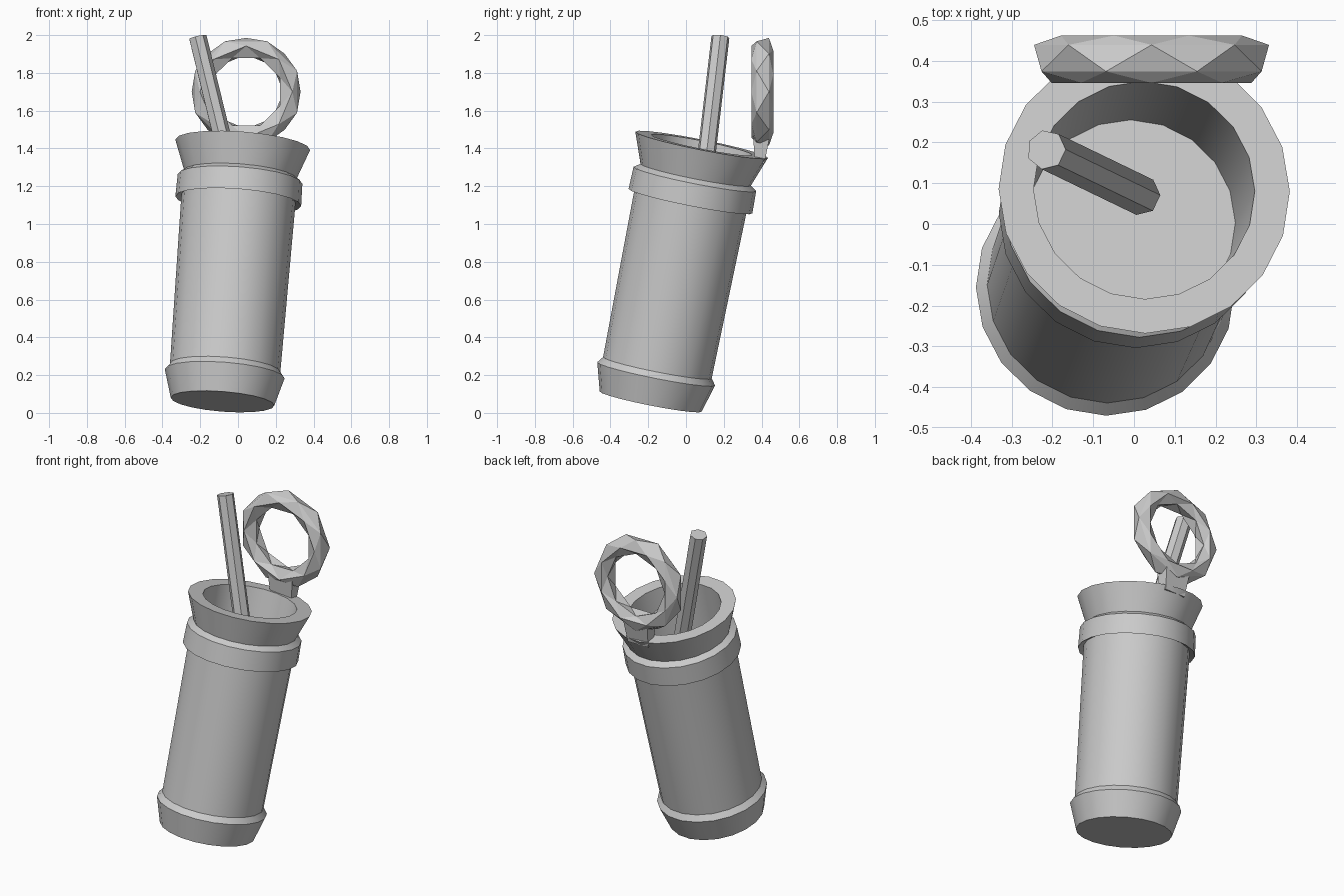
import bpy, bmesh, math
from mathutils import Vector, Matrix

if "Cube" in bpy.data.objects:
    bpy.data.objects.remove(bpy.data.objects["Cube"])

BASE = Vector((-0.082, -0.187, 0.06))
AXIS = Vector((0.107, 0.27, 1.36)).normalized()


def finish(name, bm, smooth=False):
    bmesh.ops.recalc_face_normals(bm, faces=bm.faces)
    me = bpy.data.meshes.new(name)
    bm.to_mesh(me)
    bm.free()
    ob = bpy.data.objects.new(name, me)
    bpy.context.collection.objects.link(ob)
    if smooth:
        bpy.ops.object.select_all(action='DESELECT')
        ob.select_set(True)
        bpy.context.view_layer.objects.active = ob
        bpy.ops.object.shade_smooth_by_angle(angle=math.radians(25))
    return ob


def lathe(name, profile, origin, axis, sides, smooth):
    """Revolve (radius, height) points around an axis and cap both ends."""
    bm = bmesh.new()
    rot = Vector((0, 0, 1)).rotation_difference(axis).to_matrix()
    rings = []
    for r, h in profile:
        rings.append([bm.verts.new(origin + rot @ Vector((
            r * math.cos(math.tau * i / sides), r * math.sin(math.tau * i / sides), h)))
            for i in range(sides)])
    for a, b in zip(rings, rings[1:]):
        for i in range(sides):
            j = (i + 1) % sides
            bm.faces.new((a[i], a[j], b[j], b[i]))
    bm.faces.new(rings[0])
    bm.faces.new(rings[-1])
    return finish(name, bm, smooth)


# Leaning cup: flared foot, straight wall, collar, flared lip and drink level
lathe("cup", [(0.275, 0), (0.318, 0.15), (0.293, 0.183), (0.303, 1.10),
              (0.334, 1.085), (0.331, 1.205), (0.298, 1.228), (0.358, 1.39),
              (0.272, 1.39), (0.255, 0.99)], BASE, AXIS, 20, True)

# Straw standing in the drink
top, low = Vector((-0.215, 0.182, 1.99)), Vector((0.017, 0.07, 1.04))
lathe("straw", [(0.049, 0), (0.049, (top - low).length)], low,
      (top - low).normalized(), 7, False)

# Faceted ring garnish: staggered loops joined by triangles
C, N = Vector((0.043, 0.404, 1.7)), 8
section = [(0.292, -0.03), (0.245, -0.058), (0.195, -0.025),
           (0.198, 0.03), (0.24, 0.058), (0.288, 0.035)]
bm = bmesh.new()
loops = []
for k, (r, y) in enumerate(section):
    off = 0.5 if k % 2 == 0 else 0.0
    loops.append([bm.verts.new(C + Vector((
        r * math.cos(math.tau * (i + off) / N), y,
        r * math.sin(math.tau * (i + off) / N) * 0.99)))
        for i in range(N)])
for k in range(len(loops)):
    a, b = loops[k], loops[(k + 1) % len(loops)]
    s = 1 if k % 2 == 0 else 0
    for i in range(N):
        j = (i + 1) % N
        if s:
            bm.faces.new((a[i], a[j], b[j]))
            bm.faces.new((a[i], b[j], b[i]))
        else:
            bm.faces.new((a[i], a[j], b[i]))
            bm.faces.new((a[j], b[j], b[i]))
finish("ring_garnish", bm)

# Tapered tab pinning the ring to the rim
bm = bmesh.new()
bmesh.ops.create_cube(bm, size=1)
for v in bm.verts:
    up = v.co.z > 0
    v.co = Vector((0.043 + v.co.x * (0.17 if up else 0.14),
                   0.4 + v.co.y * (0.09 if up else 0.05) - (0 if up else 0.01),
                   1.47 if up else 1.32))
finish("garnish_tab", bm)
